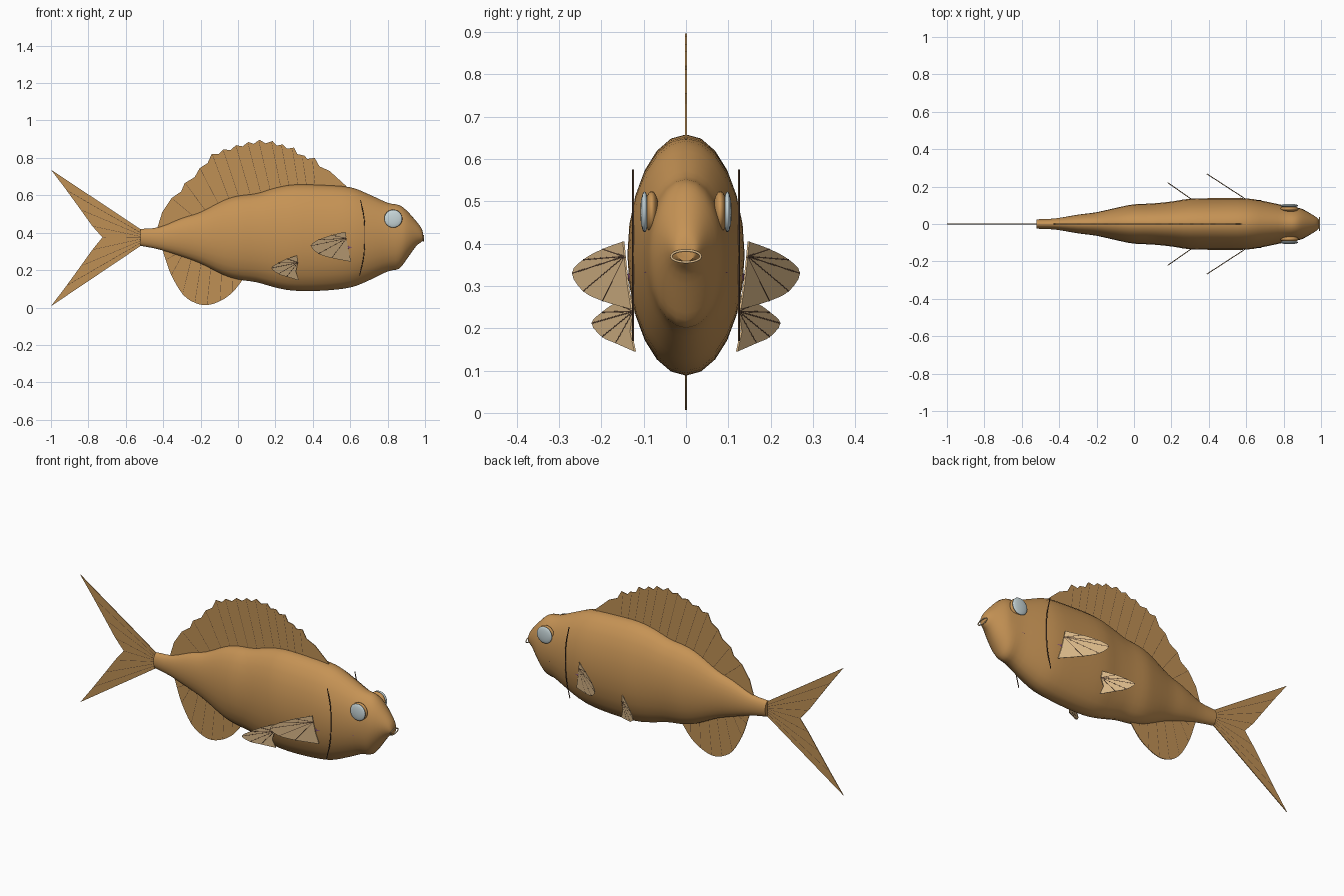
import bpy, bmesh, math
from mathutils import Vector

if "Cube" in bpy.data.objects:
    bpy.data.objects.remove(bpy.data.objects["Cube"])


def material(name, rgb):
    m = bpy.data.materials.new(name)
    m.diffuse_color = (*rgb, 1)
    m.use_nodes = True
    m.node_tree.nodes["Principled BSDF"].inputs["Base Color"].default_value = m.diffuse_color
    return m


BODY = material("golden brown", (0.56, 0.29, 0.09))
FIN = material("fin brown", (0.52, 0.28, 0.09))
PALE = material("pale tan", (0.70, 0.48, 0.25))
EYE = material("pale blue grey", (0.58, 0.68, 0.70))
DARK = material("dark brown", (0.09, 0.05, 0.03))
PURPLE = material("purple", (0.22, 0.08, 0.20))


def finish(bm, name, mat, smooth=None):
    bmesh.ops.recalc_face_normals(bm, faces=bm.faces)
    me = bpy.data.meshes.new(name)
    bm.to_mesh(me)
    bm.free()
    ob = bpy.data.objects.new(name, me)
    bpy.context.collection.objects.link(ob)
    me.materials.append(mat)
    if smooth:
        bpy.ops.object.select_all(action='DESELECT')
        ob.select_set(True)
        bpy.context.view_layer.objects.active = ob
        bpy.ops.object.shade_smooth_by_angle(angle=math.radians(smooth))
    return ob


def spline(pts, steps):
    """Catmull-Rom curve through the points."""
    P = [Vector(p) for p in pts]
    P = [2 * P[0] - P[1]] + P + [2 * P[-1] - P[-2]]
    out = []
    for a, b, c, d in zip(P, P[1:], P[2:], P[3:]):
        for i in range(steps):
            t = i / steps
            out.append(0.5 * (2 * b + (c - a) * t + (2 * a - 5 * b + 4 * c - d) * t ** 2
                              + (3 * b - a - 3 * c + d) * t ** 3))
    return out + [P[-2]]


def sheet(name, pts, mat, thick=0.004):
    """Thin fin: outline in 3D, thickened along y."""
    bm = bmesh.new()
    f = bm.faces.new([bm.verts.new(Vector(p) - Vector((0, thick / 2, 0))) for p in pts])
    r = bmesh.ops.extrude_face_region(bm, geom=[f])
    vs = [g for g in r["geom"] if isinstance(g, bmesh.types.BMVert)]
    bmesh.ops.translate(bm, verts=vs, vec=(0, thick, 0))
    return finish(bm, name, mat)


def tube(name, paths, mat, r=0.0025, closed=False):
    """Thin wires along the given paths."""
    cu = bpy.data.curves.new(name, 'CURVE')
    cu.dimensions = '3D'
    cu.bevel_depth, cu.bevel_resolution = r, 1
    for path in paths:
        s = cu.splines.new('POLY')
        s.points.add(len(path) - 1)
        for q, p in zip(s.points, path):
            q.co = (*p, 1)
        s.use_cyclic_u = closed
    cu.materials.append(mat)
    ob = bpy.data.objects.new(name, cu)
    bpy.context.collection.objects.link(ob)


def flat(pts):
    return [(x, 0, z) for x, z in pts]


# Body: elliptical sections (x, top, bottom, half width)
stations = [(-.52, .42, .33, .025), (-.42, .43, .31, .03), (-.3, .478, .272, .05),
            (-.2, .51, .235, .063), (-.08, .572, .175, .09), (0, .597, .15, .105),
            (.1, .61, .135, .11), (.2, .64, .107, .12), (.3, .657, .09, .135),
            (.45, .655, .09, .138), (.6, .643, .107, .137), (.7, .605, .145, .121),
            (.8, .56, .193, .10), (.86, .548, .207, .09), (.9, .52, .255, .08),
            (.95, .465, .325, .052), (.98, .425, .35, .032), (.99, .395, .358, .02)]
bm = bmesh.new()
rings = []
N = 24
for x, top, bot, w in spline([Vector(s) for s in stations], 3):
    rings.append([bm.verts.new((x, w * math.sin(a), (top + bot) / 2 + (top - bot) / 2 * math.cos(a)))
                  for a in (2 * math.pi * i / N for i in range(N))])
for a, b in zip(rings, rings[1:]):
    for i in range(N):
        bm.faces.new((a[i], a[(i + 1) % N], b[(i + 1) % N], b[i]))
bm.faces.new(rings[0])
bm.faces.new(rings[-1])
finish(bm, "body", BODY, 50)

# Dorsal fin with scalloped edge, and its rays
edge = [(.58, .648), (.49, .73), (.41, .80), (.355, .812), (.30, .855), (.24, .872), (.185, .89),
        (.115, .897), (.055, .885), (-.01, .868), (-.08, .845), (-.14, .822), (-.205, .745),
        (-.285, .665), (-.355, .585), (-.405, .51), (-.43, .43)]
hub = Vector((.08, .5))
outline = []
for i, (a, b) in enumerate(zip(edge, edge[1:])):
    outline.append(Vector(a))
    if 1 <= i <= 13:
        outline.append((Vector(a) + Vector(b)) / 2 * 0.96 + hub * 0.04)
outline.append(Vector(edge[-1]))
base = [(-.4, .40), (-.2, .46), (0, .54), (.3, .6), (.52, .62)]
sheet("dorsal_fin", flat([tuple(p) for p in outline] + base), FIN)
tube("dorsal_rays", [flat([(x * 0.97, z - 0.008), (x * 0.8 + .09, .43 + .17 * min(1, (x + .43) / .6))])
                     for x, z in edge[2:15]], DARK)

# Anal fin and rays
anal = [(-.41, .33), (-.385, .25), (-.355, .17), (-.295, .07), (-.23, .025), (-.165, .013),
        (-.095, .035), (-.03, .08), (.03, .155)]
sheet("anal_fin", flat([tuple(p) for p in spline(anal, 3)] + [(0, .2), (-.2, .28), (-.38, .35)]), FIN)
tube("anal_rays", [flat([(x, z + 0.006), (x * 0.8 - .01, .30 - .25 * (x + .42) * 0.8)])
                   for x, z in anal[1:-1]], DARK)

# Forked tail fin and rays
half = [(-1, .737), (-.925, .638), (-.845, .528), (-.78, .437), (-.725, .375)]
lower = [(x, .744 - z) for x, z in half[-2::-1]]
trail = half + lower
sheet("tail_fin", flat([(-.515, .415)] + trail + [(-.515, .333)]), FIN)
tube("tail_rays", [flat([(-.52, .373 + (z - .373) * 0.1), (x * 0.97 - .015, .373 + (z - .373) * 0.95)])
                   for x, z in trail[1:-1]], DARK)

# Paired parts on both sides
pectoral = [(.575, .405), (.5, .387), (.43, .362), (.39, .33), (.43, .288), (.5, .265), (.605, .245)]
pelvic = [(.315, .278), (.26, .26), (.215, .238), (.18, .212), (.215, .18), (.26, .165), (.325, .145)]
for side, s in (("left", 1), ("right", -1)):
    for name, pts, root, x0, y0, k in (("pectoral", pectoral, (.58, .37), .605, .128, .65),
                                       ("pelvic", pelvic, (.32, .24), .325, .12, .70)):
        def place(p):
            return (p[0], s * (y0 + (x0 - p[0]) * k), p[1])
        rim = [tuple(p) for p in spline(pts, 3)] + [(pts[-1][0] - .015, (root[1] + pts[-1][1]) / 2), root]
        sheet(f"{name}_fin_{side}", [place(p) for p in rim], PALE)
        tube(f"{name}_rays_{side}", [[place(root), place(p)] for p in pts[1:-1]], DARK)

    # Gill line
    tube(f"gill_line_{side}",
         [[(x, s * .125, z) for x, z in spline([(.655, .575), (.674, .48), (.678, .38), (.672, .27),
                                                (.65, .17)], 4)]], DARK)

    # Tapering purple stripe on the cheek
    a, b = Vector((.565, s * .129, .321)), Vector((.87, s * .083, .335))
    bm = bmesh.new()
    bmesh.ops.create_cone(bm, cap_ends=True, segments=8, radius1=.012, radius2=.001,
                          depth=(b - a).length)
    bm.transform((b - a).to_track_quat('Z', 'Y').to_matrix().to_4x4())
    bmesh.ops.translate(bm, verts=bm.verts, vec=(a + b) / 2)
    finish(bm, f"cheek_stripe_{side}", PURPLE, 50)

    # Eye and its socket, flattened spheres
    for name, y, r, d, mat in (("eye_socket", .081, .049, .017, BODY), ("eye", .098, .048, .010, EYE)):
        bm = bmesh.new()
        bmesh.ops.create_uvsphere(bm, u_segments=24, v_segments=14, radius=1)
        for v in bm.verts:
            x, yy, z = v.co
            v.co = (.83 + x * r, s * y + z * d, .475 + yy * r)
        finish(bm, f"{name}_{side}", mat, 60)

# Mouth ring
tube("mouth", [[(.992, .035 * math.cos(t), .37 + .014 * math.sin(t))
                for t in (2 * math.pi * i / 24 for i in range(24))]], PALE, .003, True)
